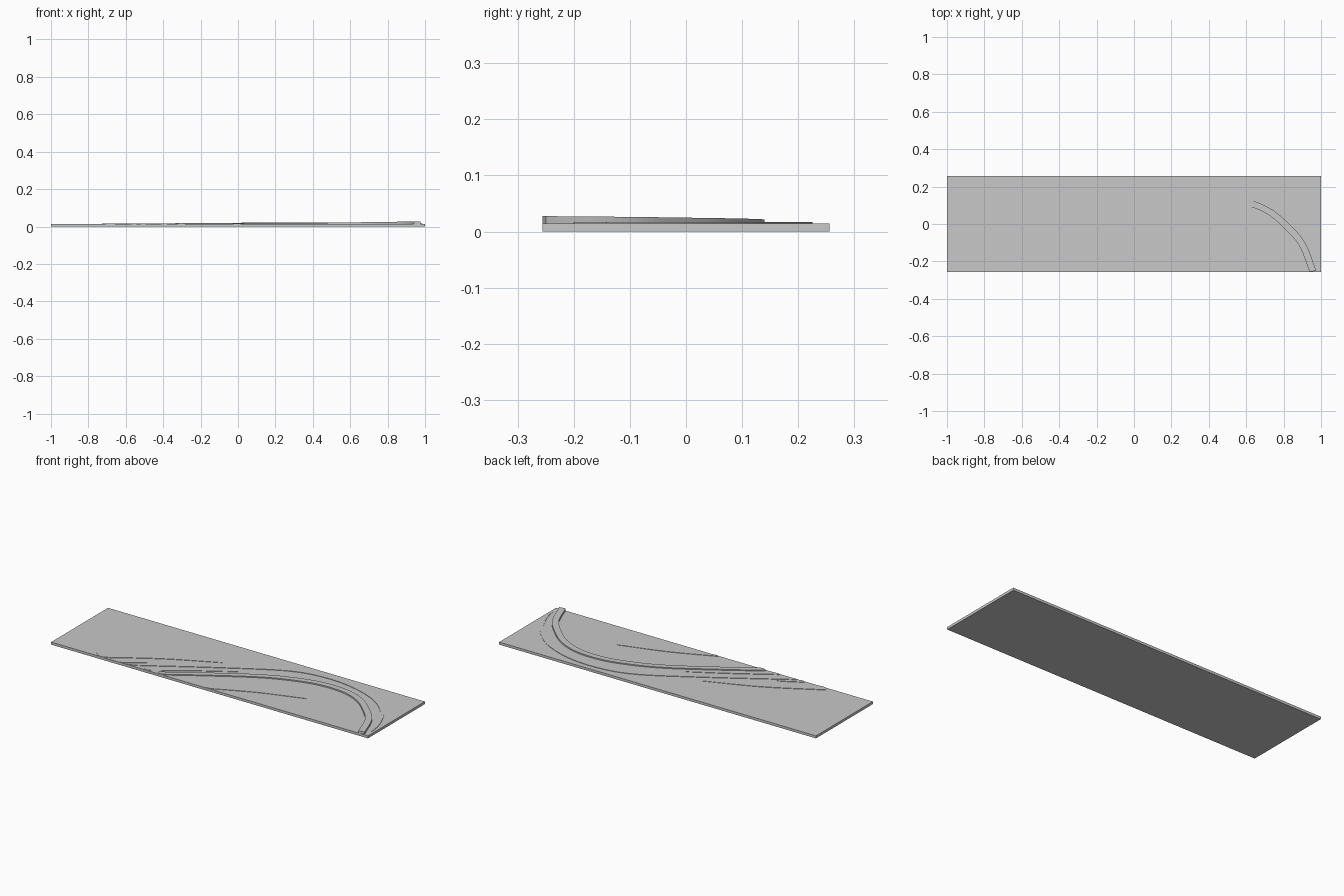
import bpy, bmesh
from mathutils import Vector

if "Cube" in bpy.data.objects:
    bpy.data.objects.remove(bpy.data.objects["Cube"])

HALF_Y = 0.256
TOP = 0.0145

grey = bpy.data.materials.new("plain_grey")
grey.diffuse_color = (0.58, 0.58, 0.58, 1)
grey.use_nodes = True
grey.node_tree.nodes["Principled BSDF"].inputs["Base Color"].default_value = grey.diffuse_color


def finish(name, bm):
    bmesh.ops.recalc_face_normals(bm, faces=bm.faces)
    me = bpy.data.meshes.new(name)
    bm.to_mesh(me)
    bm.free()
    me.materials.append(grey)
    ob = bpy.data.objects.new(name, me)
    bpy.context.collection.objects.link(ob)
    return ob


def smooth_path(pts, steps=10):
    """Catmull-Rom samples through the points."""
    p = [Vector(q) for q in pts]
    p = [2 * p[0] - p[1]] + p + [2 * p[-1] - p[-2]]
    out = []
    for i in range(1, len(p) - 2):
        a, b, c, d = p[i - 1:i + 3]
        for s in range(steps):
            t = s / steps
            out.append(0.5 * (2 * b + (c - a) * t + (2 * a - 5 * b + 4 * c - d) * t * t
                              + (3 * b - a - 3 * c + d) * t ** 3))
    return out + [p[-2]]


def ribbon(name, pts, widths, heights):
    """Raised strip along a path; width and top height blend from start to middle to end."""
    path = smooth_path(pts)
    n = len(path) - 1

    def blend(v, t):
        return v[0] + (v[1] - v[0]) * 2 * t if t < 0.5 else v[1] + (v[2] - v[1]) * (2 * t - 1)

    bm = bmesh.new()
    rings = []
    for i, p in enumerate(path):
        t = i / n
        d = (path[min(i + 1, n)] - path[max(i - 1, 0)]).normalized()
        off = Vector((-d.y, d.x)) * blend(widths, t) / 2
        ring = []
        for q, z in ((p + off, 0.008), (p + off, blend(heights, t)),
                     (p - off, blend(heights, t)), (p - off, 0.008)):
            ring.append(bm.verts.new((q.x, max(q.y, -HALF_Y + 0.0002), z)))
        rings.append(ring)
    for a, b in zip(rings, rings[1:]):
        for k in range(4):
            bm.faces.new((a[k], a[(k + 1) % 4], b[(k + 1) % 4], b[k]))
    bm.faces.new(rings[0])
    bm.faces.new(rings[-1][::-1])
    return finish(name, bm)


# Base plate
bm = bmesh.new()
bmesh.ops.create_cube(bm, size=1)
for v in bm.verts:
    v.co = (v.co.x * 2, v.co.y * 2 * HALF_Y, (v.co.z + 0.5) * TOP)
finish("base_plate", bm)

# Main curved rib, rising toward the right end
ribbon("main_rib",
       [(-0.325, -0.256), (-0.1, -0.115), (0.128, 0.018), (0.3, 0.088), (0.45, 0.121),
        (0.6, 0.115), (0.72, 0.068), (0.82, -0.015), (0.9, -0.11), (0.958, -0.256)],
       (0.03, 0.034, 0.036), (0.0195, 0.0215, 0.0275))

# Low outer arc following the main rib
ribbon("outer_arc",
       [(-0.52, -0.256), (-0.1, 0.0), (0.2, 0.165), (0.4, 0.21), (0.6, 0.195),
        (0.78, 0.125), (0.9, 0.015), (0.965, -0.11), (0.985, -0.2)],
       (0.02, 0.03, 0.004), (0.017, 0.0172, 0.0165))

# Low tapering streaks fanning out from the front edge
streaks = [
    ("far_streak", [(-0.715, -0.256), (-0.42, -0.085), (-0.13, 0.045)], 0.05),
    ("short_streak", [(-0.57, -0.256), (-0.51, -0.215), (-0.45, -0.18)], 0.025),
    ("middle_streak", [(-0.41, -0.256), (-0.2, -0.12), (0.0, 0.0)], 0.022),
    ("near_streak", [(-0.025, -0.256), (0.22, -0.15), (0.48, -0.066)], 0.018),
]
for name, pts, w in streaks:
    ribbon(name, pts, (w, w * 0.6, 0.004), (0.017, 0.017, 0.0165))
